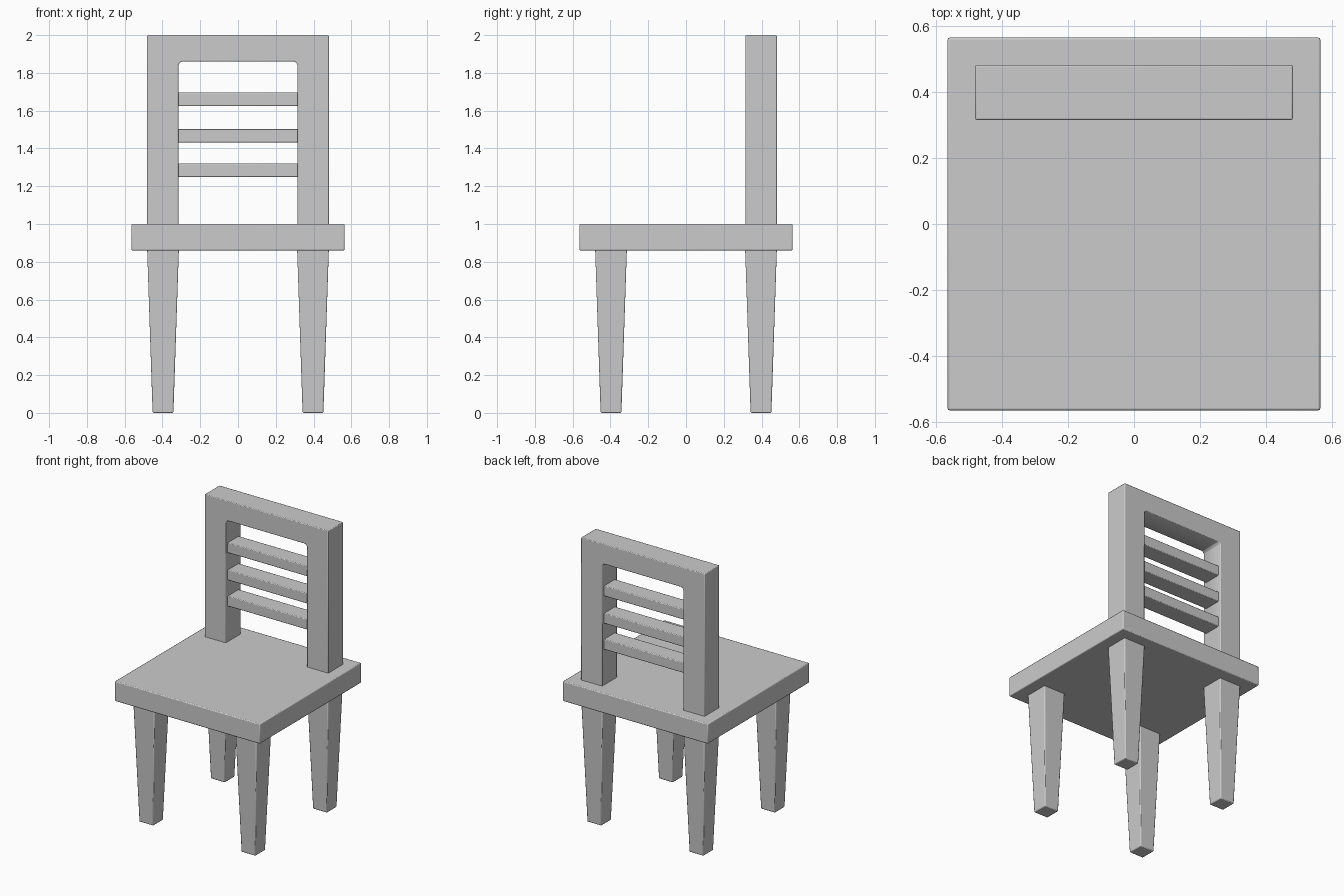
import bpy, math

if "Cube" in bpy.data.objects:
    bpy.data.objects.remove(bpy.data.objects["Cube"])

mat = bpy.data.materials.new("light_grey")
mat.diffuse_color = (0.6, 0.6, 0.6, 1)
mat.use_nodes = True
mat.node_tree.nodes["Principled BSDF"].inputs["Base Color"].default_value = mat.diffuse_color


def finish(name, verts, faces, bevel):
    """Make an object with softly rounded edges."""
    me = bpy.data.meshes.new(name)
    me.from_pydata(verts, [], faces)
    me.update()
    me.materials.append(mat)
    ob = bpy.data.objects.new(name, me)
    bpy.context.collection.objects.link(ob)
    mod = ob.modifiers.new("soft_edges", 'BEVEL')
    mod.width = bevel
    mod.segments = 2
    mod.limit_method = 'ANGLE'
    mod.angle_limit = math.radians(30)
    bpy.ops.object.select_all(action='DESELECT')
    ob.select_set(True)
    bpy.context.view_layer.objects.active = ob
    bpy.ops.object.shade_smooth_by_angle(angle=math.radians(50))
    return ob


def block(name, x, y, z0, z1, bottom, top, bevel=0.006):
    """Box or tapered block; bottom and top are (half x, half y)."""
    v = [(x + sx * h[0], y + sy * h[1], z)
         for z, h in ((z0, bottom), (z1, top))
         for sx, sy in ((-1, -1), (1, -1), (1, 1), (-1, 1))]
    f = [(3, 2, 1, 0), (4, 5, 6, 7)]
    f += [(i, (i + 1) % 4, (i + 1) % 4 + 4, i + 4) for i in range(4)]
    return finish(name, v, f, bevel)


# seat slab
block("seat", 0, 0, 0.86, 1.0, (0.564, 0.564), (0.564, 0.564))

# four tapered legs
for row, y in (("front", -0.397), ("back", 0.397)):
    for side, x in (("left", -0.397), ("right", 0.397)):
        block(f"{row}_{side}_leg", x, y, 0, 0.868, (0.055, 0.055), (0.084, 0.084))

# back frame: upside-down U profile extruded in depth
prof = [(-0.481, 0.99), (-0.315, 0.99), (-0.315, 1.845), (-0.30, 1.86),
        (0.30, 1.86), (0.315, 1.845), (0.315, 0.99), (0.481, 0.99),
        (0.481, 2.0), (-0.481, 2.0)]
n = len(prof)
verts = [(x, y, z) for y in (0.315, 0.481) for x, z in prof]
faces = [tuple(range(n)), tuple(range(2 * n - 1, n - 1, -1))]
faces += [((i + 1) % n, i, i + n, (i + 1) % n + n) for i in range(n)]
finish("back_frame", verts, faces, 0.005)

# three horizontal slats
for i, z in enumerate((1.285, 1.468, 1.66)):
    block(f"back_slat_{i + 1}", 0, 0.398, z - 0.036, z + 0.036,
          (0.325, 0.062), (0.325, 0.062), 0.005)
